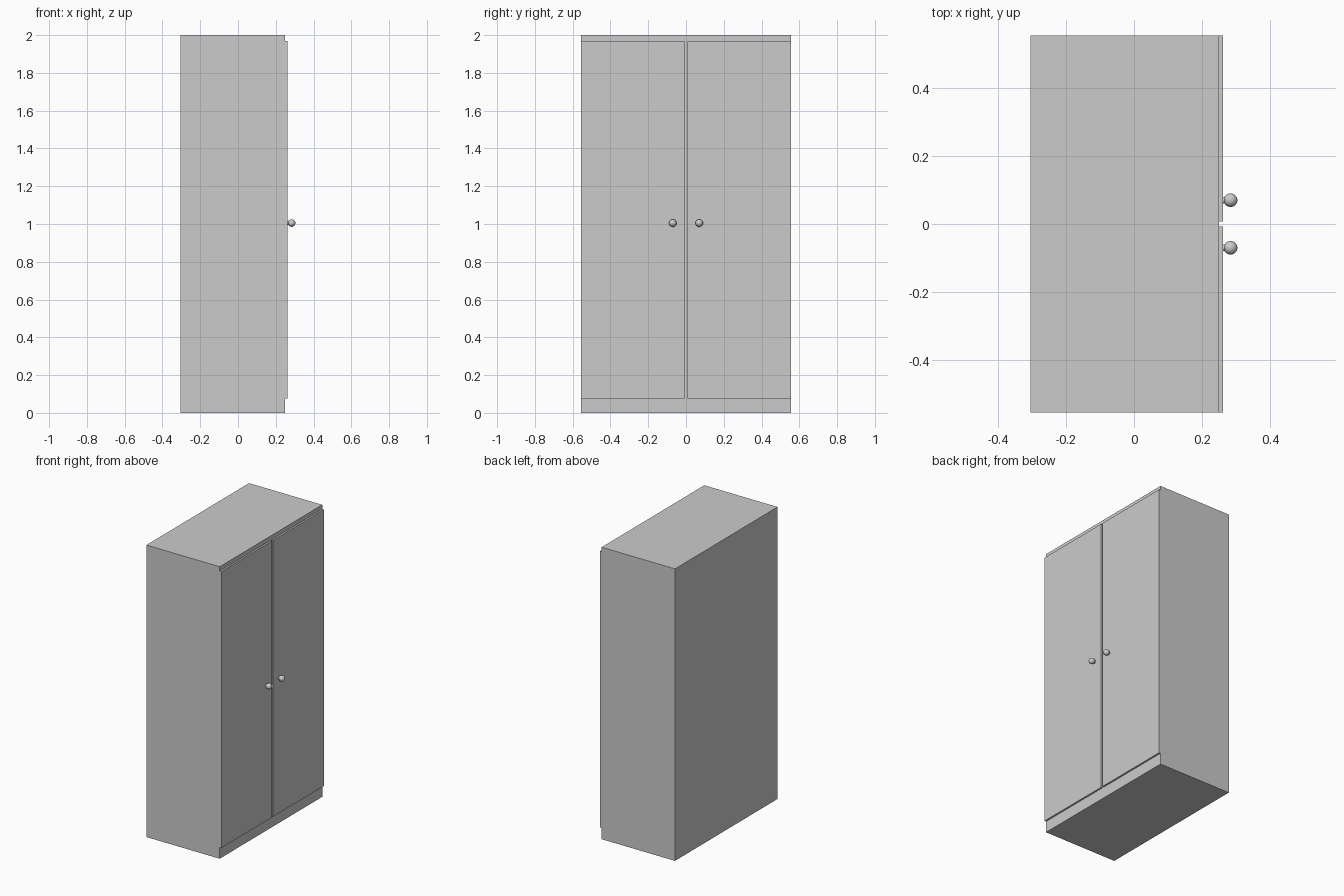
import bpy
from math import pi

if "Cube" in bpy.data.objects:
    bpy.data.objects.remove(bpy.data.objects["Cube"])


def box(name, lo, hi):
    size = [b - a for a, b in zip(lo, hi)]
    mid = [(a + b) / 2 for a, b in zip(lo, hi)]
    bpy.ops.mesh.primitive_cube_add(size=1, location=mid)
    obj = bpy.context.object
    obj.name = name
    obj.scale = size
    bpy.ops.object.transform_apply(location=False, rotation=False, scale=True)
    return obj


BACK, FACE, DOOR = -0.305, 0.25, 0.262   # depth positions along x
HALF = 0.555                             # half of the width along y
GAP = 0.007                              # half of the gap between doors
KNOB_Y, KNOB_Z = 0.07, 1.005

# Cabinet body
box("cabinet_body", (BACK, -HALF, 0), (FACE, HALF, 2))

for side, s in (("left", -1), ("right", 1)):
    # Door panel
    ys = sorted((s * GAP, s * HALF))
    box(f"{side}_door", (FACE, ys[0], 0.077), (DOOR, ys[1], 1.97))

    # Knob stem
    bpy.ops.mesh.primitive_cylinder_add(
        vertices=24, radius=0.01, depth=0.012,
        location=(DOOR + 0.006, s * KNOB_Y, KNOB_Z), rotation=(0, pi / 2, 0))
    bpy.context.object.name = f"{side}_knob_stem"
    bpy.ops.object.shade_smooth_by_angle()

    # Round knob
    bpy.ops.mesh.primitive_uv_sphere_add(
        segments=32, ring_count=16, radius=0.02,
        location=(0.284, s * KNOB_Y, KNOB_Z))
    bpy.context.object.name = f"{side}_knob"
    bpy.ops.object.shade_smooth_by_angle()
